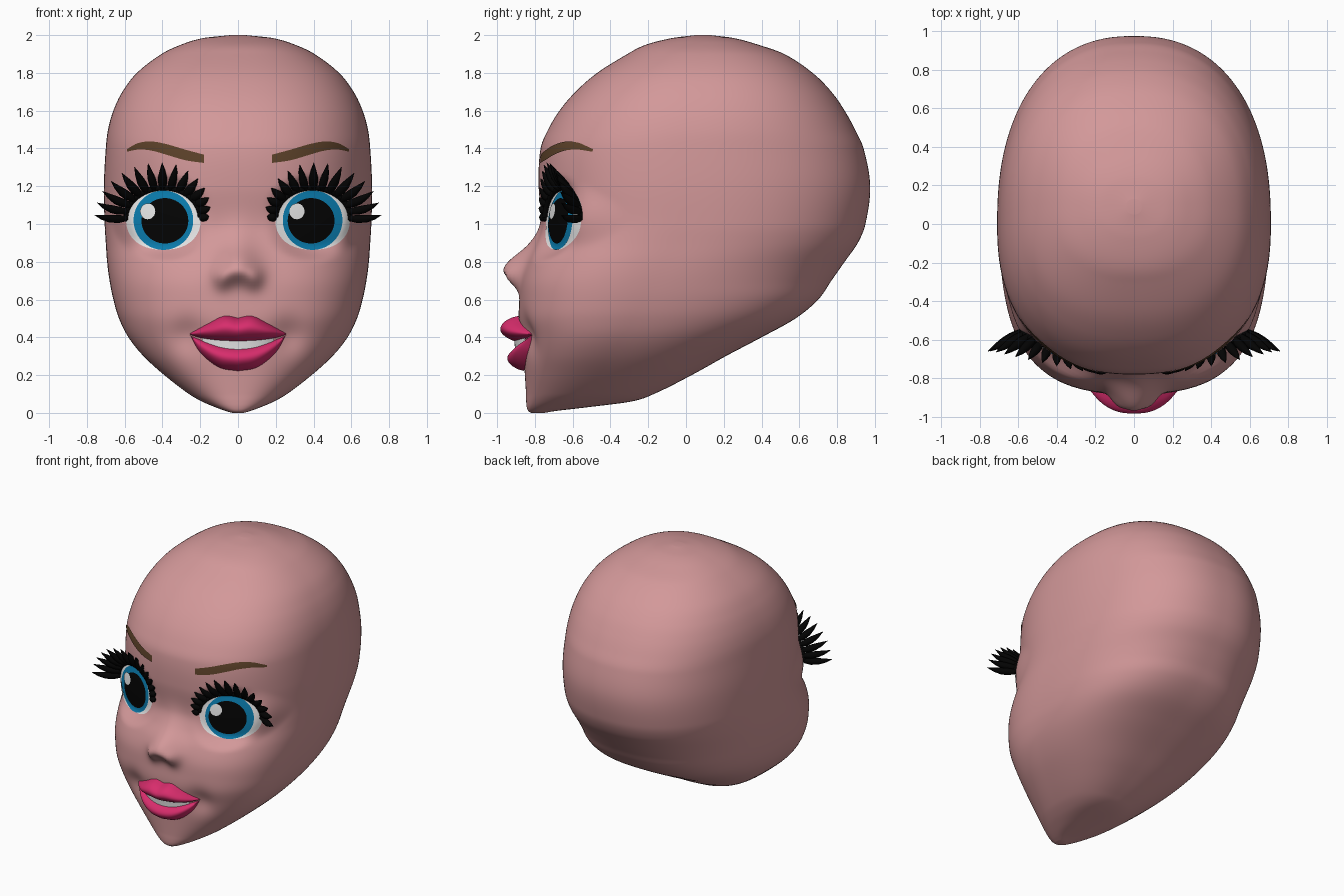
import bpy, bmesh, math

if "Cube" in bpy.data.objects:
    bpy.data.objects.remove(bpy.data.objects["Cube"])


def material(name, rgb):
    m = bpy.data.materials.new(name)
    m.diffuse_color = (*rgb, 1)
    m.use_nodes = True
    m.node_tree.nodes["Principled BSDF"].inputs["Base Color"].default_value = m.diffuse_color
    return m


SKIN = material("skin", (0.65, 0.315, 0.32))
LIPS = material("lip_pink", (0.68, 0.026, 0.15))
WHITE = material("white", (0.87, 0.87, 0.87))
BLUE = material("iris_blue", (0.003, 0.20, 0.42))
BLACK = material("black", (0.001, 0.001, 0.001))
BROWN = material("brow_brown", (0.11, 0.055, 0.023))

# Head profile: height, half width, front y, back y, y of widest point
PROFILE = [
    (0.00, 0.03, -0.82, -0.75, -0.79), (0.01, 0.065, -0.835, -0.69, -0.76),
    (0.03, 0.12, -0.843, -0.52, -0.70), (0.06, 0.19, -0.846, -0.29, -0.61),
    (0.10, 0.26, -0.847, -0.17, -0.54), (0.20, 0.39, -0.853, 0.03, -0.46),
    (0.30, 0.50, -0.86, 0.21, -0.40), (0.40, 0.58, -0.868, 0.40, -0.34),
    (0.50, 0.63, -0.885, 0.58, -0.27), (0.60, 0.66, -0.882, 0.70, -0.20),
    (0.70, 0.68, -0.872, 0.77, -0.14), (0.80, 0.693, -0.84, 0.84, -0.08),
    (0.90, 0.70, -0.79, 0.91, -0.03), (1.00, 0.706, -0.762, 0.95, 0.0),
    (1.20, 0.71, -0.78, 0.975, 0.0), (1.40, 0.70, -0.77, 0.94, 0.0),
    (1.50, 0.688, -0.73, 0.895, 0.02), (1.60, 0.66, -0.67, 0.84, 0.04),
    (1.70, 0.612, -0.585, 0.77, 0.06), (1.80, 0.535, -0.47, 0.67, 0.08),
    (1.90, 0.405, -0.31, 0.52, 0.09), (1.95, 0.30, -0.21, 0.38, 0.09),
    (1.985, 0.18, -0.07, 0.25, 0.09), (2.00, 0.04, 0.05, 0.13, 0.09)]
EX, EZ, ERX, ERZ = 0.395, 1.03, 0.198, 0.166    # eye centre and radii


def smooth(table, t):
    """Smooth interpolation of table rows by their first column."""
    last = len(table) - 1
    i = 0
    while i < last - 1 and t > table[i + 1][0]:
        i += 1

    def slope(k, j):
        a, b = table[max(k - 1, 0)], table[min(k + 1, last)]
        return (b[j] - a[j]) / (b[0] - a[0])
    p, q = table[i], table[i + 1]
    h = q[0] - p[0]
    s = (t - p[0]) / h
    return [(2*s**3 - 3*s*s + 1) * p[j] + (s**3 - 2*s*s + s) * h * slope(i, j)
            + (3*s*s - 2*s**3) * q[j] + (s**3 - s*s) * h * slope(i + 1, j)
            for j in range(1, len(p))]


def gauss(d, s):
    return math.exp(-0.5 * (d / s) ** 2)


def step(e0, e1, t):
    t = min(1, max(0, (t - e0) / (e1 - e0)))
    return t * t * (3 - 2 * t)


# Face relief: flattened eye sockets, nose and mouth corners
def relief(x, y, z):
    ax = abs(x)
    d = math.hypot((ax - EX) / 0.2, (z - EZ) / 0.17)
    plane = -0.65 + 0.41 * (ax - EX) + 0.1 * (z - EZ)
    y += (plane - y) * (1 - step(0.8, 1.4, d))
    tip = 0.105 * gauss(x, 0.075) * gauss(z - 0.76, 0.075 if z > 0.76 else 0.048)
    wings = 0.04 * gauss(ax - 0.085, 0.033) * gauss(z - 0.71, 0.04)
    bridge = 0.02 * gauss(x, 0.06) * gauss(z - 0.9, 0.09)
    corner = 0.03 * gauss(ax - 0.27, 0.06) * gauss(z - 0.41, 0.07)
    return y - tip - wings - bridge + corner


def front_exp(z):
    return 2.35 + 0.35 * gauss(z - 0.65, 0.2)


def front_y(x, z):
    w, f, b, c = smooth(PROFILE, z)
    n = front_exp(z)
    k = max(0.0, 1 - (abs(x) / w) ** n) ** (1 / n)
    return relief(x, c - (c - f) * k, z)


def make_object(name, bm, mat, closed=False):
    bmesh.ops.recalc_face_normals(bm, faces=bm.faces)
    if not closed and sum(f.normal.y * f.calc_area() for f in bm.faces) > 0:
        bmesh.ops.reverse_faces(bm, faces=bm.faces)
    for f in bm.faces:
        f.smooth = True
    me = bpy.data.meshes.new(name)
    bm.to_mesh(me)
    bm.free()
    me.materials.append(mat)
    ob = bpy.data.objects.new(name, me)
    bpy.context.collection.objects.link(ob)


# Head: stacked rounded sections
def build_head(levels=190, around=240):
    bm = bmesh.new()
    rings = []
    for i in range(levels + 1):
        z = 1 - math.cos(math.pi * i / levels)
        w, f, b, c = smooth(PROFILE, z)
        back_exp = 2.7 - 0.4 * step(0.4, 0.8, z)
        ring = []
        for k in range(around):
            a = 2 * math.pi * k / around
            sx, sy = math.sin(a), -math.cos(a)
            n = front_exp(z) if sy < 0 else back_exp
            r = (abs(sx) ** n + abs(sy) ** n) ** (-1 / n)
            x = w * sx * r
            y = c + sy * r * ((c - f) if sy < 0 else (b - c))
            if y < -0.25 and sy < 0:
                y = relief(x, y, z)
            ring.append(bm.verts.new((x, y, z)))
        rings.append(ring)
    for lo, hi in zip(rings, rings[1:]):
        for k in range(around):
            m = (k + 1) % around
            bm.faces.new((lo[k], lo[m], hi[m], hi[k]))
    bm.faces.new(rings[0])
    bm.faces.new(rings[-1])
    make_object("head", bm, SKIN, True)


# A patch laid over the face; fn(u, v) gives x, z and height above the skin
def patch(name, fn, nu, nv, mat):
    bm = bmesh.new()
    g = []
    for i in range(nu + 1):
        row = []
        for j in range(nv + 1):
            x, z, off = fn(i / nu, j / nv)
            row.append(bm.verts.new((x, front_y(x, z) - off, z)))
        g.append(row)
    for i in range(nu):
        for j in range(nv):
            bm.faces.new((g[i][j], g[i + 1][j], g[i + 1][j + 1], g[i][j + 1]))
    bmesh.ops.remove_doubles(bm, verts=bm.verts, dist=1e-5)
    make_object(name, bm, mat)


def eye_disc(name, side, cx, cz, rx, rz, lift, mat, n=2.0):
    def fn(u, v):
        a = 2 * math.pi * u
        ca, sa = math.cos(a), math.sin(a)
        r = v * (abs(ca) ** n + abs(sa) ** n) ** (-1 / n)
        x, z = cx + rx * r * ca, cz + rz * r * sa
        d = ((x - side * EX) / ERX) ** 2 + ((z - EZ) / ERZ) ** 2
        return x, z, lift + 0.016 * max(0, 1 - d)
    patch(name, fn, 64, 14, mat)


# Lashes: tapered curved spikes and a lash line, turned into one mesh
def build_lashes(name, side):
    cu = bpy.data.curves.new(name, 'CURVE')
    cu.dimensions = '3D'
    cu.bevel_depth = 0.024
    cu.bevel_resolution = 1
    cu.use_fill_caps = True

    def spline(points, radii):
        sp = cu.splines.new('POLY')
        sp.points.add(len(points) - 1)
        for p, co, r in zip(sp.points, points, radii):
            p.co = (side * co[0], co[1], co[2], 1)
            p.radius = r

    def rim(a):
        x, z = EX + ERX * math.cos(a), EZ + 0.162 * math.sin(a)
        return x, front_y(x, z) - 0.012, z
    line = [rim(math.radians(-3 + 181 * i / 30)) for i in range(31)]
    spline(line, [0.65] * 31)
    count = 15
    for i in range(count):
        t = i / (count - 1)
        a = math.radians(178 * t)
        length = 0.165 - 0.05 * t if t < 0.55 else 0.1375 - 0.21 * (t - 0.55)
        x, y, z = rim(a)
        pts = []
        for s in (0, 0.25, 0.5, 0.75, 1):
            pts.append((x + length * s * math.cos(a),
                        y - 0.6 * length * s,
                        z + length * (s * 0.85 * math.sin(a) + 0.25 * s * s - 0.15 * s)))
        spline(pts, (0.7, 1.0, 0.95, 0.6, 0.05))
    tmp = bpy.data.objects.new(name + "_curve", cu)
    bpy.context.collection.objects.link(tmp)
    dg = bpy.context.evaluated_depsgraph_get()
    me = bpy.data.meshes.new_from_object(tmp.evaluated_get(dg))
    bpy.data.objects.remove(tmp)
    me.materials.clear()
    me.materials.append(BLACK)
    bpy.context.collection.objects.link(bpy.data.objects.new(name, me))


# Eyebrow: x, centre height, half thickness
BROW = [(0.18, 1.345, 0.022), (0.28, 1.366, 0.028), (0.38, 1.395, 0.028),
        (0.46, 1.413, 0.024), (0.53, 1.411, 0.017), (0.588, 1.39, 0.007)]


def brow_fn(side):
    def fn(u, v):
        x = 0.18 + 0.408 * u
        mid, half = smooth(BROW, x)
        return side * x, mid + half * (2 * v - 1), 0.007
    return fn


# Lips and teeth
UPPER_TOP = [(0, 0.502), (0.28, 0.513), (0.6, 0.475), (1, 0.42)]
LOWER_BOTTOM = [(0, 0.222), (0.4, 0.242), (0.8, 0.325), (1, 0.415)]


def lip_fn(upper):
    def fn(u, v):
        u = math.sin((u - 0.5) * math.pi)
        k = abs(u)
        if upper:
            lo, hi, amp = 0.37 + 0.045 * u * u, smooth(UPPER_TOP, k)[0], 0.106
        else:
            lo, hi, amp = smooth(LOWER_BOTTOM, k)[0], 0.35 + 0.06 * u * u, 0.085
        swell = max(0, math.sin(math.pi * v)) ** 0.65
        return 0.255 * u, lo + (hi - lo) * v, 0.002 + amp * max(0, 1 - u * u) ** 0.75 * swell
    return fn


def teeth_fn(u, v):
    u = 2 * u - 1
    return 0.19 * u, 0.335 + 0.03 * u * u + 0.055 * v, 0.01 + 0.033 * (1 - u * u)


build_head()
patch("upper_lip", lip_fn(True), 48, 16, LIPS)
patch("lower_lip", lip_fn(False), 48, 16, LIPS)
patch("teeth", teeth_fn, 24, 4, WHITE)
for label, s in (("left", -1), ("right", 1)):
    eye_disc(label + "_eye_white", s, s * EX, EZ, ERX, ERZ, 0.004, WHITE, 2.3)
    eye_disc(label + "_iris", s, s * 0.395, 1.02, 0.158, 0.157, 0.008, BLUE)
    eye_disc(label + "_pupil", s, s * 0.387, 1.017, 0.124, 0.12, 0.012, BLACK)
    eye_disc(label + "_highlight", s, s * 0.395 - 0.083, 1.067, 0.04, 0.042, 0.016, WHITE)
    build_lashes(label + "_eyelashes", s)
    patch(label + "_eyebrow", brow_fn(s), 28, 4, BROWN)
